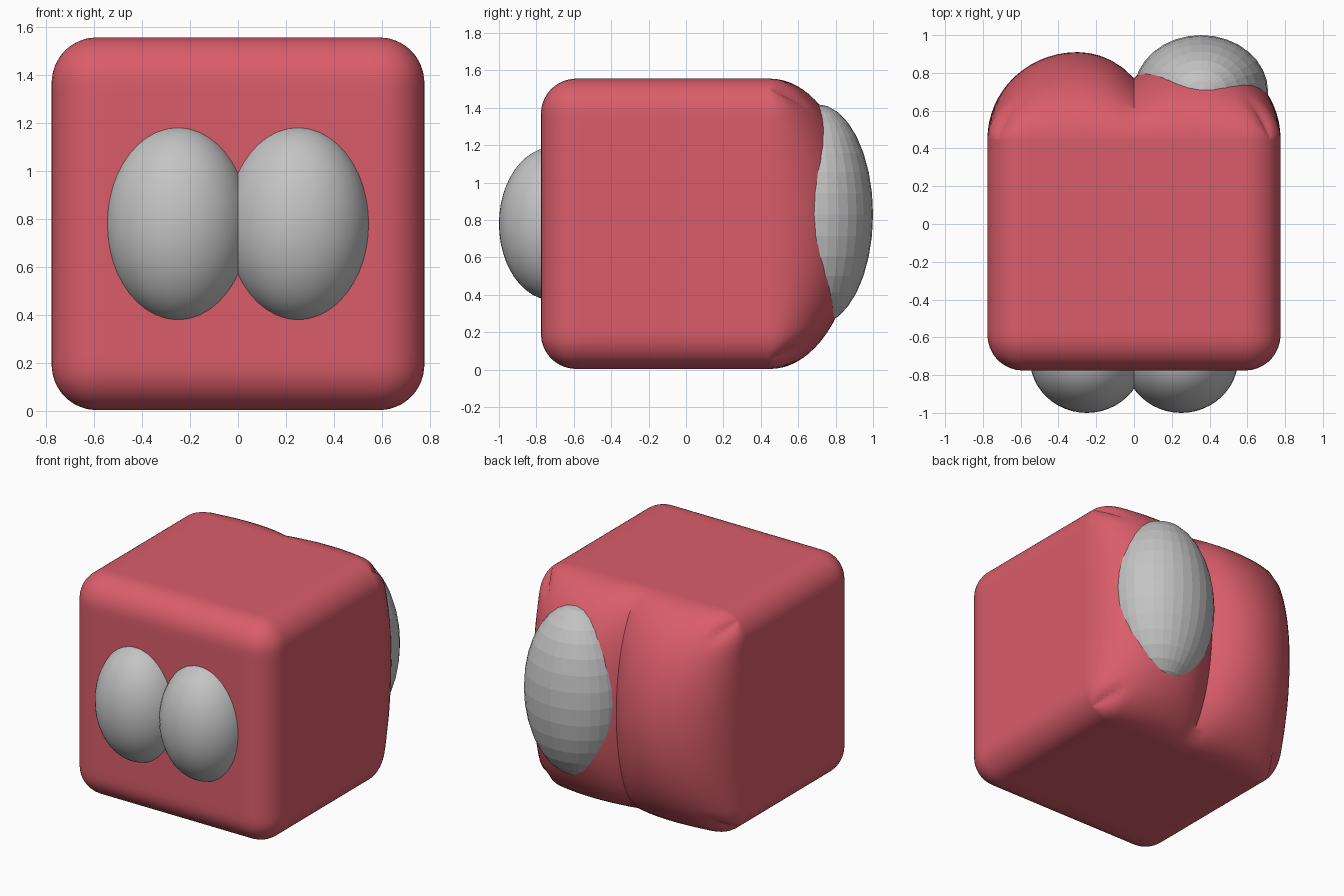
import bpy, bmesh, math
from mathutils import Vector

if "Cube" in bpy.data.objects:
    bpy.data.objects.remove(bpy.data.objects["Cube"])

H, R, Z0 = 0.776, 0.19, 0.78      # half size, corner radius, centre height
BACK, BULGE = 0.45, 0.46          # where the back lobes start, how far they swell


def material(name, rgb):
    m = bpy.data.materials.new(name)
    m.diffuse_color = (*rgb, 1)
    m.use_nodes = True
    m.node_tree.nodes["Principled BSDF"].inputs["Base Color"].default_value = m.diffuse_color
    return m


red = material("rose red", (0.70, 0.11, 0.145))
grey = material("light grey", (0.55, 0.55, 0.55))


def finish(name, bm, mat, smooth=True):
    me = bpy.data.meshes.new(name)
    bm.to_mesh(me)
    bm.free()
    ob = bpy.data.objects.new(name, me)
    bpy.context.collection.objects.link(ob)
    me.materials.append(mat)
    if smooth:
        bpy.ops.object.select_all(action='DESELECT')
        ob.select_set(True)
        bpy.context.view_layer.objects.active = ob
        bpy.ops.object.shade_smooth_by_angle(angle=math.radians(32))
    return ob


def lobe(x, z):
    """Swelling of the two back lobes, creased at x = 0."""
    ax = abs(x)
    s = (ax - 0.3) / (H - 0.3 if ax > 0.3 else 0.42)
    t = z / H
    return math.sqrt(max(0, 1 - s * s)) * math.sqrt(max(0, 1 - t * t))


# Body: gridded cube, rounded at the front, two swollen lobes at the back
bm = bmesh.new()
bmesh.ops.create_cube(bm, size=2)
bmesh.ops.subdivide_edges(bm, edges=bm.edges[:], cuts=39, use_grid_fill=True)
for v in bm.verts:
    on_back = v.co.y > 0.9999
    x, sy, z = (math.sin(math.pi / 2 * c) for c in v.co)
    p = Vector((x * H, (BACK - H) / 2 + sy * (BACK + H) / 2, z * H))
    if on_back:
        p.y = BACK + BULGE * lobe(p.x, p.z)
    k = H - R
    q = Vector((max(-k, min(k, p.x)), max(-k, p.y), max(-k, min(k, p.z))))
    d = p - q
    if d.length > 1e-6:
        p = q + d * (max(abs(c) for c in d) / d.length)
    v.co = p + Vector((0, 0, Z0))
finish("body", bm, red)


def ellipsoid(name, centre, radii, segs, rings, smooth, inner=0):
    bm = bmesh.new()
    bmesh.ops.create_uvsphere(bm, u_segments=segs, v_segments=rings, radius=1)
    for v in bm.verts:
        v.co = Vector([c + r * a for c, r, a in zip(centre, radii, v.co)])
    if inner:  # trim at the centre plane
        bmesh.ops.bisect_plane(bm, geom=bm.verts[:] + bm.edges[:] + bm.faces[:],
                               plane_co=(0, 0, 0), plane_no=(-inner, 0, 0), clear_outer=True)
    return finish(name, bm, grey, smooth)


# Pair of front eyes meeting at the centre
for side, name in ((-1, "left_eye"), (1, "right_eye")):
    ellipsoid(name, (0.25 * side, -0.71, Z0), (0.302, 0.29, 0.41), 48, 24, True, side)

# Faceted oval on the right back lobe
ellipsoid("back_oval", (0.355, 0.70, 0.83), (0.355, 0.30, 0.59), 32, 16, False)
